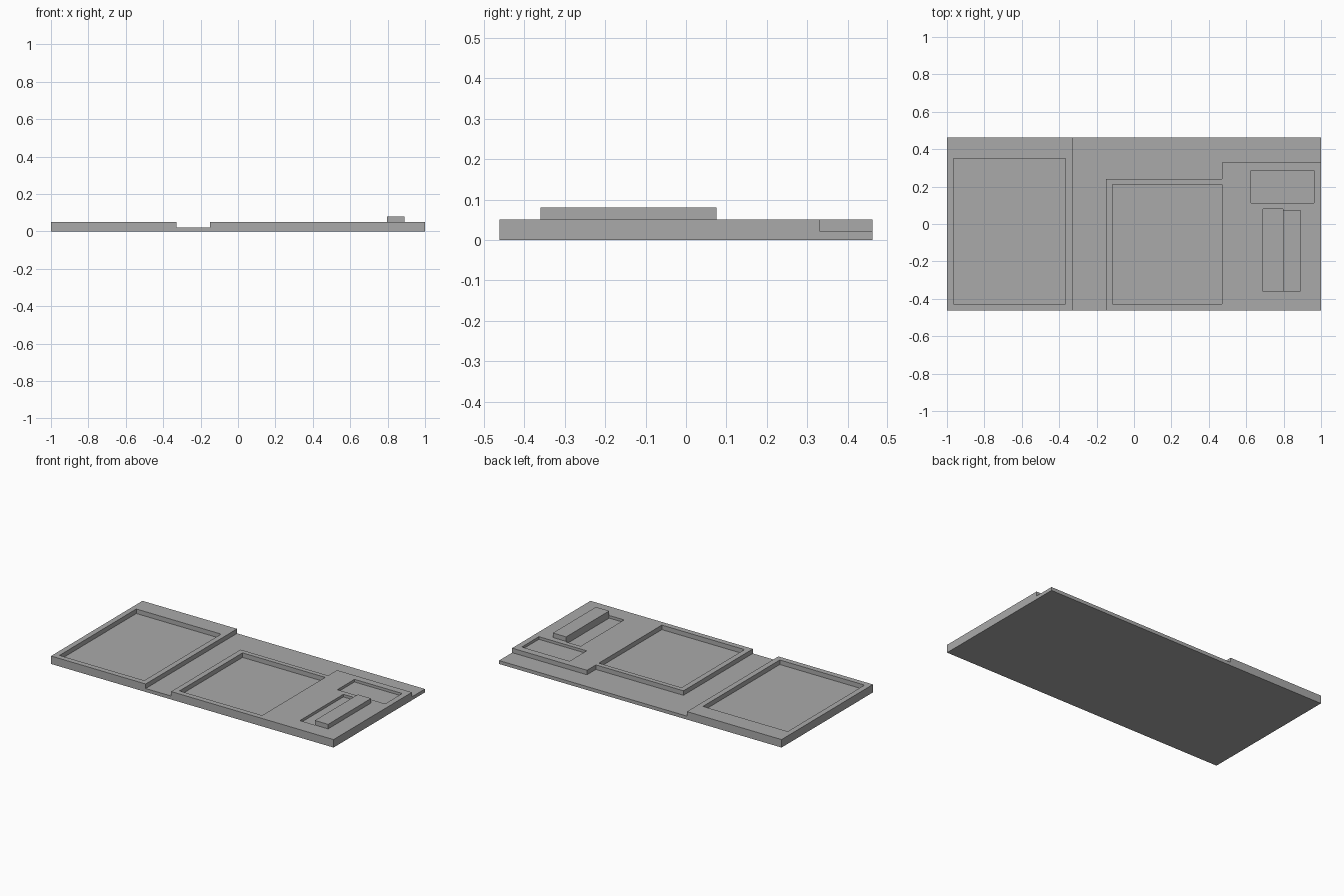
import bpy
import bmesh

cube = bpy.data.objects.get("Cube")
if cube:
    bpy.data.objects.remove(cube, do_unlink=True)

grey = bpy.data.materials.new("plain_grey")
grey.use_nodes = True
GREY = (0.4, 0.4, 0.4, 1)
grey.diffuse_color = GREY
grey.node_tree.nodes["Principled BSDF"].inputs["Base Color"].default_value = GREY

HALF_Y = 0.462
LOW, TOP, BAR_TOP = 0.022, 0.051, 0.08


def prism(name, outline, z0, z1):
    """Extrude a plan outline from z0 up to z1."""
    bm = bmesh.new()
    face = bm.faces.new([bm.verts.new((x, y, z0)) for x, y in outline])
    up = bmesh.ops.extrude_face_region(bm, geom=[face])["geom"]
    for v in up:
        if isinstance(v, bmesh.types.BMVert):
            v.co.z = z1
    bmesh.ops.recalc_face_normals(bm, faces=bm.faces)
    mesh = bpy.data.meshes.new(name)
    bm.to_mesh(mesh)
    bm.free()
    mesh.materials.append(grey)
    obj = bpy.data.objects.new(name, mesh)
    bpy.context.collection.objects.link(obj)
    return obj


def rect(x0, x1, y0, y1):
    return [(x0, y0), (x1, y0), (x1, y1), (x0, y1)]


# Slab at full panel height
slab = prism("tray_slab", rect(-1, 1, -HALF_Y, HALF_Y), 0, TOP)

# Channel between the panels, stepping along the back edge
channel = [(-0.33, -0.6), (-0.15, -0.6), (-0.15, 0.24), (0.47, 0.24),
           (0.47, 0.33), (1.1, 0.33), (1.1, 0.6), (-0.33, 0.6)]

# Recesses: name, outline, floor height
cuts = [
    ("channel", channel, LOW),
    ("left_recess", rect(-0.965, -0.365, -0.427, 0.35), LOW),
    ("middle_recess", rect(-0.115, 0.47, -0.427, 0.21), LOW),
    ("small_recess", rect(0.625, 0.963, 0.112, 0.285), 0.034),
    ("slot_recess", rect(0.69, 0.796, -0.36, 0.08), 0.034),
]
cutters = []
for name, outline, floor in cuts:
    cutter = prism(name + "_cutter", outline, floor, 0.2)
    cutter.hide_render = True
    cutters.append(cutter)
    mod = slab.modifiers.new(name, "BOOLEAN")
    mod.operation = "DIFFERENCE"
    mod.solver = "EXACT"
    mod.object = cutter

# Bake the cuts, then drop the cutters
bpy.context.view_layer.update()
graph = bpy.context.evaluated_depsgraph_get()
baked = bpy.data.meshes.new_from_object(slab.evaluated_get(graph))
slab.modifiers.clear()
slab.data = baked
for cutter in cutters:
    bpy.data.objects.remove(cutter, do_unlink=True)

# Raised bar beside the slot
prism("raised_bar", rect(0.796, 0.89, -0.36, 0.075), TOP, BAR_TOP)
